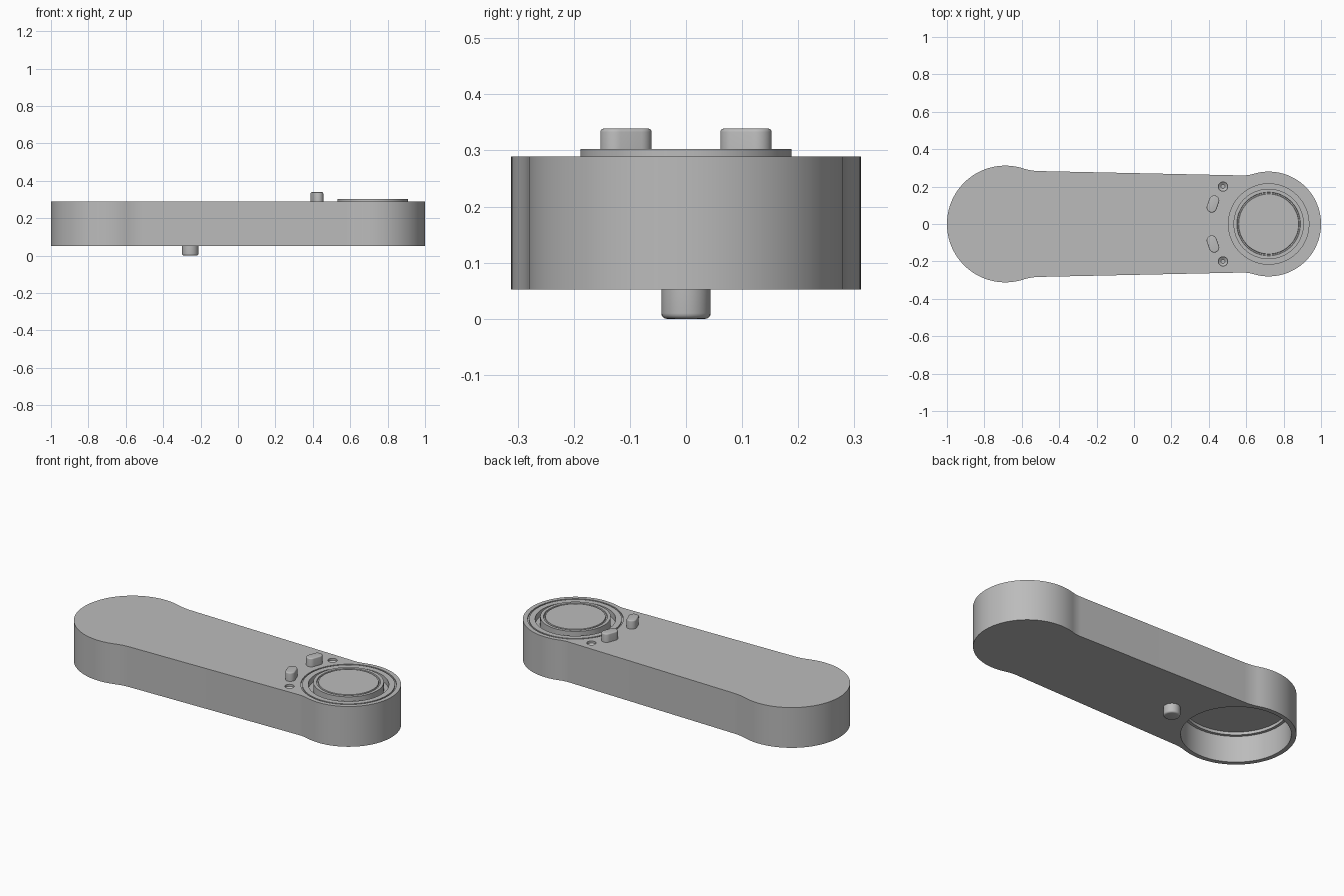
import bpy, bmesh, math

cube = bpy.data.objects.get("Cube")
if cube:
    bpy.data.objects.remove(cube)

grey = bpy.data.materials.new("satin_grey")
grey.use_nodes = True
color = (0.5, 0.5, 0.5, 1)
grey.diffuse_color = color
grey.node_tree.nodes["Principled BSDF"].inputs["Base Color"].default_value = color

BOTTOM, TOP = 0.052, 0.289
BIG_X, BIG_R = -0.688, 0.312
SMALL_X, SMALL_R = 0.72, 0.28


def make_object(name, bm):
    bmesh.ops.remove_doubles(bm, verts=bm.verts, dist=1e-5)
    bmesh.ops.recalc_face_normals(bm, faces=bm.faces)
    mesh = bpy.data.meshes.new(name)
    bm.to_mesh(mesh)
    bm.free()
    mesh.materials.append(grey)
    obj = bpy.data.objects.new(name, mesh)
    bpy.context.collection.objects.link(obj)
    return obj


def smooth(obj):
    bpy.ops.object.select_all(action="DESELECT")
    obj.select_set(True)
    bpy.context.view_layer.objects.active = obj
    bpy.ops.object.shade_smooth_by_angle(angle=math.radians(30))


def loft(name, layers):
    """Join matching outlines, each a list of 3D points, and cap both ends."""
    bm = bmesh.new()
    rings = [[bm.verts.new(p) for p in layer] for layer in layers]
    for a, b in zip(rings, rings[1:]):
        for i in range(len(a)):
            j = (i + 1) % len(a)
            bm.faces.new((a[i], a[j], b[j], b[i]))
    bm.faces.new(rings[0])
    bm.faces.new(rings[-1])
    return make_object(name, bm)


def turned(name, x, y, profile, sides=96):
    """Solid turned from (radius, height) steps, bottom to top."""
    return loft(name, [[(x + r * math.cos(2 * math.pi * i / sides),
                         y + r * math.sin(2 * math.pi * i / sides), z)
                        for i in range(sides)] for r, z in profile])


def cut(target, cutter):
    cutter.hide_render = True
    mod = target.modifiers.new("cut", "BOOLEAN")
    mod.operation = "DIFFERENCE"
    mod.solver = "EXACT"
    mod.object = cutter
    bpy.context.view_layer.objects.active = target
    bpy.ops.object.modifier_apply(modifier=mod.name)
    bpy.data.objects.remove(cutter)


def arc(cx, cy, r, a0, a1, n):
    return [(cx + r * math.cos(a0 + (a1 - a0) * i / n),
             cy + r * math.sin(a0 + (a1 - a0) * i / n)) for i in range(n + 1)]


# Arm outline: two round ends blended into gently tapering sides
SLOPE = -0.0215


def blend_centre(cx, r, fillet, side):
    x = cx
    for _ in range(30):
        y = 0.272 + SLOPE * x + fillet * math.hypot(1, SLOPE)
        x = cx + side * math.sqrt((r + fillet) ** 2 - y * y)
    return x, y


down = -math.pi / 2 + math.atan(SLOPE)
sx, sy = blend_centre(SMALL_X, SMALL_R, 0.2, -1)
bx, by = blend_centre(BIG_X, BIG_R, 0.3, 1)
small_a = math.atan2(sy, sx - SMALL_X)
big_a = math.atan2(by, bx - BIG_X)
half = arc(SMALL_X, 0, SMALL_R, 0, small_a, 40)
half += arc(sx, sy, 0.2, small_a - math.pi, down, 12)[1:]
half += arc(bx, by, 0.3, down, big_a - math.pi, 12)
half += arc(BIG_X, 0, BIG_R, big_a, math.pi, 40)[1:]
outline = half + [(x, -y) for x, y in half[-2:0:-1]]
body = loft("arm_body", [[(x, y, z) for x, y in outline] for z in (BOTTOM, TOP)])

# Stepped round pocket under the large end
cut(body, turned("pocket_cutter", BIG_X, 0,
                 [(0.286, 0), (0.286, 0.205), (0.27, 0.205), (0.27, 0.222)], 128))

# Fine ring groove around the dial, leaving the land inside it
cut(body, turned("groove_cutter", SMALL_X, 0, [(0.255, TOP - 0.008), (0.255, 0.4)], 128))
land = turned("dial_surround", SMALL_X, 0, [(0.247, TOP - 0.03), (0.247, TOP)], 128)

# Recess that the dial sits in
for part in (land, body):
    cut(part, turned("recess_cutter", SMALL_X, 0, [(0.215, TOP - 0.035), (0.215, 0.4)], 128))

# Raised dial with a fine groove on its face
dial = turned("dial", SMALL_X, 0,
              [(0.188, 0.24), (0.188, 0.303), (0.17, 0.303), (0.168, 0.297),
               (0.162, 0.297), (0.16, 0.303)], 128)

# Dimples beside the dial
for side in (-1, 1):
    cut(body, turned("dimple_cutter", 0.476, side * 0.2,
                     [(0.011, TOP - 0.022), (0.025, TOP - 0.012), (0.025, 0.4)], 32))


def peg(name, x, y, reach, radius, angle, base, tip, rounding):
    """Upright pin with an oblong section and a rounded tip."""
    layers = [(0, base)]
    sign = 1 if tip > base else -1
    for i in range(5):
        t = i / 4 * math.pi / 2
        layers.append((rounding * (1 - math.cos(t)),
                       tip - sign * rounding * (1 - math.sin(t))))
    rings = []
    for inset, z in layers:
        ring = []
        for k in (0, 1):
            a = angle + math.pi * k
            ring += [(px, py, z) for px, py in
                     arc(x + reach * math.cos(a), y + reach * math.sin(a),
                         radius - inset, a - math.pi / 2, a + math.pi / 2, 16)]
        rings.append(ring)
    # Drop the doubled seam points of a fully round section
    if reach == 0:
        rings = [r[:16] + r[17:-1] for r in rings]
    return loft(name, rings)


# Two oblong pegs on top, lying tangent to the dial, and a round pin below
pegs = [peg(name, 0.422, side * 0.107, 0.02, 0.027, side * math.radians(70),
            TOP - 0.01, 0.339, 0.006)
        for name, side in (("left_peg", 1), ("right_peg", -1))]
pin = peg("bottom_pin", -0.255, 0, 0, 0.044, 0, BOTTOM + 0.01, 0, 0.01)

for obj in [body, land, dial, pin] + pegs:
    smooth(obj)
